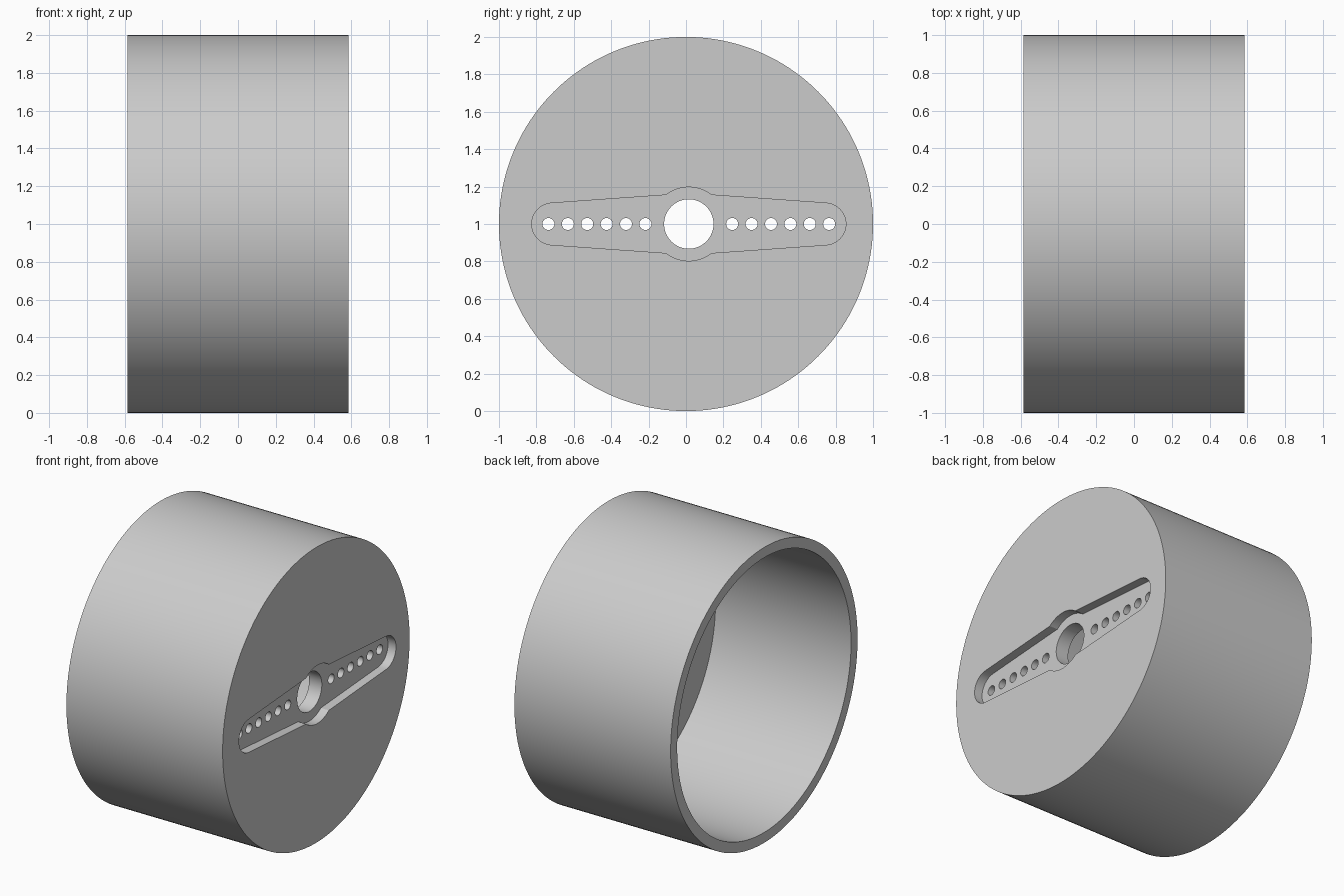
import bpy
import bmesh
from math import cos, sin, radians

if "Cube" in bpy.data.objects:
    bpy.data.objects.remove(bpy.data.objects["Cube"], do_unlink=True)

HALF_WIDTH = 0.585
FLOOR = 0.155        # thickness of the closed end
RECESS = 0.06        # depth of the arm-shaped pocket
HUB_Y = 0.015        # pocket sits slightly off centre
MID_Z = 1.0

grey = bpy.data.materials.new("light grey")
grey.use_nodes = True
grey.diffuse_color = (0.6, 0.6, 0.6, 1)
grey.node_tree.nodes["Principled BSDF"].inputs["Base Color"].default_value = (0.6, 0.6, 0.6, 1)


def arc(y, z, r, start, end, steps):
    angles = [radians(start + (end - start) * i / steps) for i in range(steps + 1)]
    return [(y + r * cos(a), z + r * sin(a)) for a in angles]


def circle(y, r, steps):
    return arc(y, MID_Z, r, 0, 360, steps)[:-1]


def prism(name, outline, x0, x1):
    """Extrude a (y, z) outline along x."""
    bm = bmesh.new()
    base = bm.faces.new([bm.verts.new((x0, y, z)) for y, z in outline])
    top = bmesh.ops.extrude_face_region(bm, geom=[base])["geom"]
    moved = [v for v in top if isinstance(v, bmesh.types.BMVert)]
    bmesh.ops.translate(bm, verts=moved, vec=(x1 - x0, 0, 0))
    bmesh.ops.recalc_face_normals(bm, faces=bm.faces)
    mesh = bpy.data.meshes.new(name)
    bm.to_mesh(mesh)
    bm.free()
    mesh.materials.append(grey)
    obj = bpy.data.objects.new(name, mesh)
    bpy.context.collection.objects.link(obj)
    return obj


def cut(target, cutter):
    """Subtract the cutter, then discard it."""
    cutter.hide_render = True
    mod = target.modifiers.new("cut", "BOOLEAN")
    mod.operation = "DIFFERENCE"
    mod.solver = "EXACT"
    mod.object = cutter
    bpy.context.view_layer.objects.active = target
    bpy.ops.object.modifier_apply(modifier=mod.name)
    bpy.data.objects.remove(cutter, do_unlink=True)


# Drum, hollowed from its open end
drum = prism("drum", circle(0, 1.0, 160), -HALF_WIDTH, HALF_WIDTH)
cut(drum, prism("cavity", circle(0, 0.93, 160), -HALF_WIDTH - 0.1, HALF_WIDTH - FLOOR))

# Two-armed pocket: rounded arm ends joined by hub arcs
tip, tip_r, hub_r, join = 0.728, 0.112, 0.197, 52
outline = (arc(HUB_Y + tip, MID_Z, tip_r, -87, 87, 24)
           + arc(HUB_Y, MID_Z, hub_r, join, 180 - join, 20)
           + arc(HUB_Y - tip, MID_Z, tip_r, 93, 267, 24)
           + arc(HUB_Y, MID_Z, hub_r, 180 + join, 360 - join, 20))
cut(drum, prism("arm_pocket", outline, HALF_WIDTH - RECESS, HALF_WIDTH + 0.1))

# Centre hole and two rows of six screw holes
holes = [(HUB_Y, 0.132, 64)]
for side in (-1, 1):
    holes += [(HUB_Y + side * (0.232 + 0.1037 * i), 0.032, 32) for i in range(6)]
for y, r, steps in holes:
    cut(drum, prism("hole", circle(y, r, steps), HALF_WIDTH - FLOOR - 0.1, HALF_WIDTH + 0.1))

bpy.ops.object.select_all(action="DESELECT")
drum.select_set(True)
bpy.context.view_layer.objects.active = drum
bpy.ops.object.shade_smooth_by_angle(angle=radians(30))
